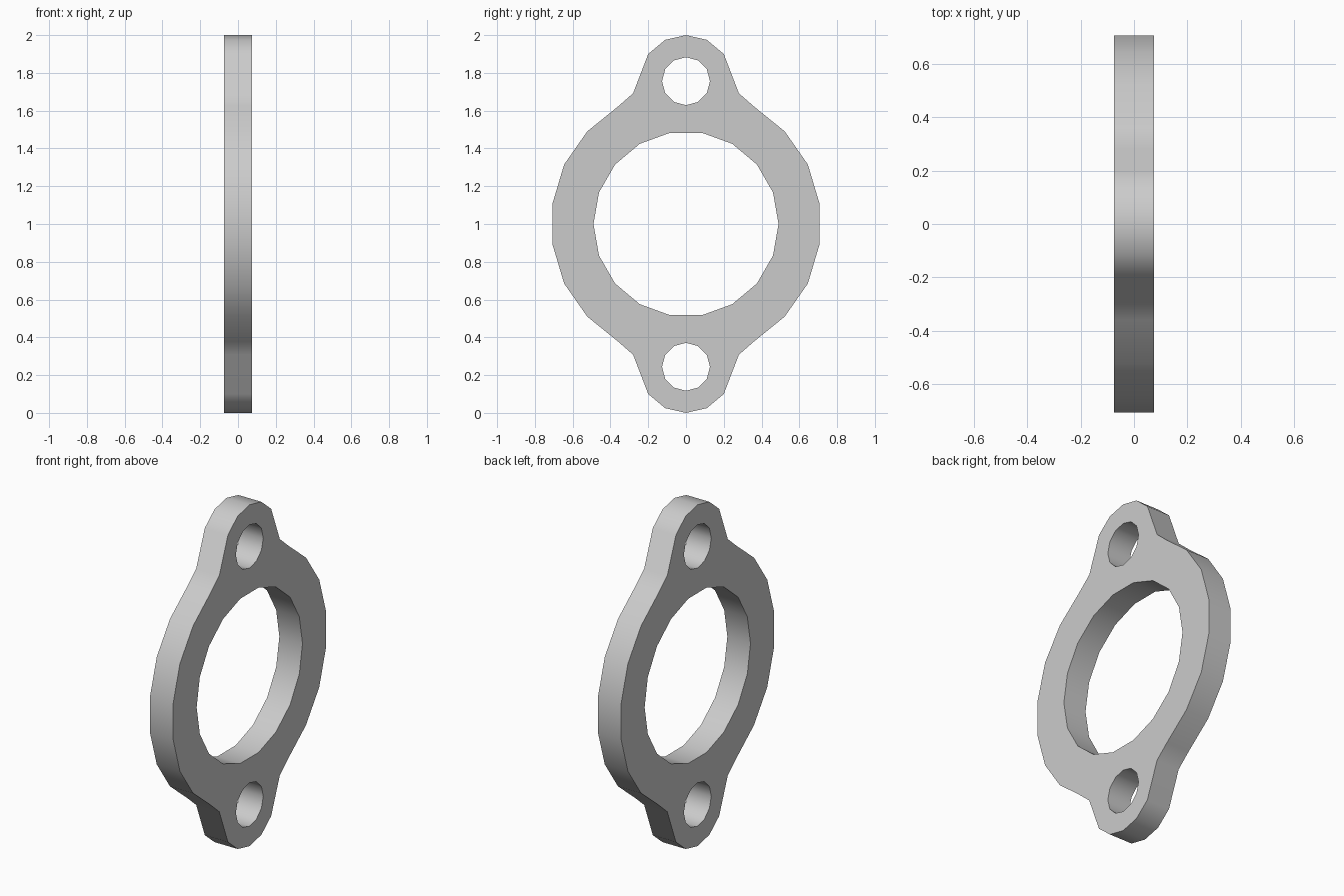
import bpy, bmesh
from math import sin, cos, radians, tau

cube = bpy.data.objects.get("Cube")
if cube:
    bpy.data.objects.remove(cube)

THICKNESS = 0.15
MID = 1.0

# Grey metal
metal = bpy.data.materials.new("grey_metal")
metal.use_nodes = True
grey = (0.6, 0.6, 0.6, 1)
metal.diffuse_color = grey
metal.node_tree.nodes["Principled BSDF"].inputs["Base Color"].default_value = grey


def circle(radius, sides, height):
    """Points (y, z) of a round hole."""
    return [(radius * cos(tau * i / sides), height + radius * sin(tau * i / sides))
            for i in range(sides)]


def add_loop(bm, points):
    """Closed edge loop in the x = 0 plane."""
    verts = [bm.verts.new((0, y, z)) for y, z in points]
    return [bm.edges.new((v, verts[i - 1])) for i, v in enumerate(verts)]


# Outer profile: one quarter from the top of the lug to the side, mirrored
quarter = [(0, 1), (0.11, 0.975), (0.2, 0.9), (0.28, 0.692), (0.36, 0.622),
           (0.523, 0.49), (0.645, 0.315), (0.707, 0.108)]
half = quarter + [(y, -z) for y, z in reversed(quarter)]
outline = half + [(-y, z) for y, z in reversed(half[1:-1])]
outline = [(y, MID + z) for y, z in outline]

# Flat plate with the main bore and two bolt holes
bm = bmesh.new()
edges = add_loop(bm, outline)
edges += add_loop(bm, circle(0.49, 18, MID))
for side in (1, -1):
    edges += add_loop(bm, circle(0.127, 12, MID + side * 0.756))
bmesh.ops.triangle_fill(bm, edges=edges, use_beauty=True, normal=(1, 0, 0))
bmesh.ops.recalc_face_normals(bm, faces=bm.faces)
mesh = bpy.data.meshes.new("flange_plate")
bm.to_mesh(mesh)
bm.free()

plate = bpy.data.objects.new("flange_plate", mesh)
bpy.context.collection.objects.link(plate)
mesh.materials.append(metal)

# Thicken, then smooth the rims while keeping the face borders sharp
solid = plate.modifiers.new("thickness", 'SOLIDIFY')
solid.thickness = THICKNESS
solid.offset = 0
bpy.ops.object.select_all(action='DESELECT')
plate.select_set(True)
bpy.context.view_layer.objects.active = plate
bpy.ops.object.modifier_apply(modifier=solid.name)
bpy.ops.object.shade_smooth_by_angle(angle=radians(40))
